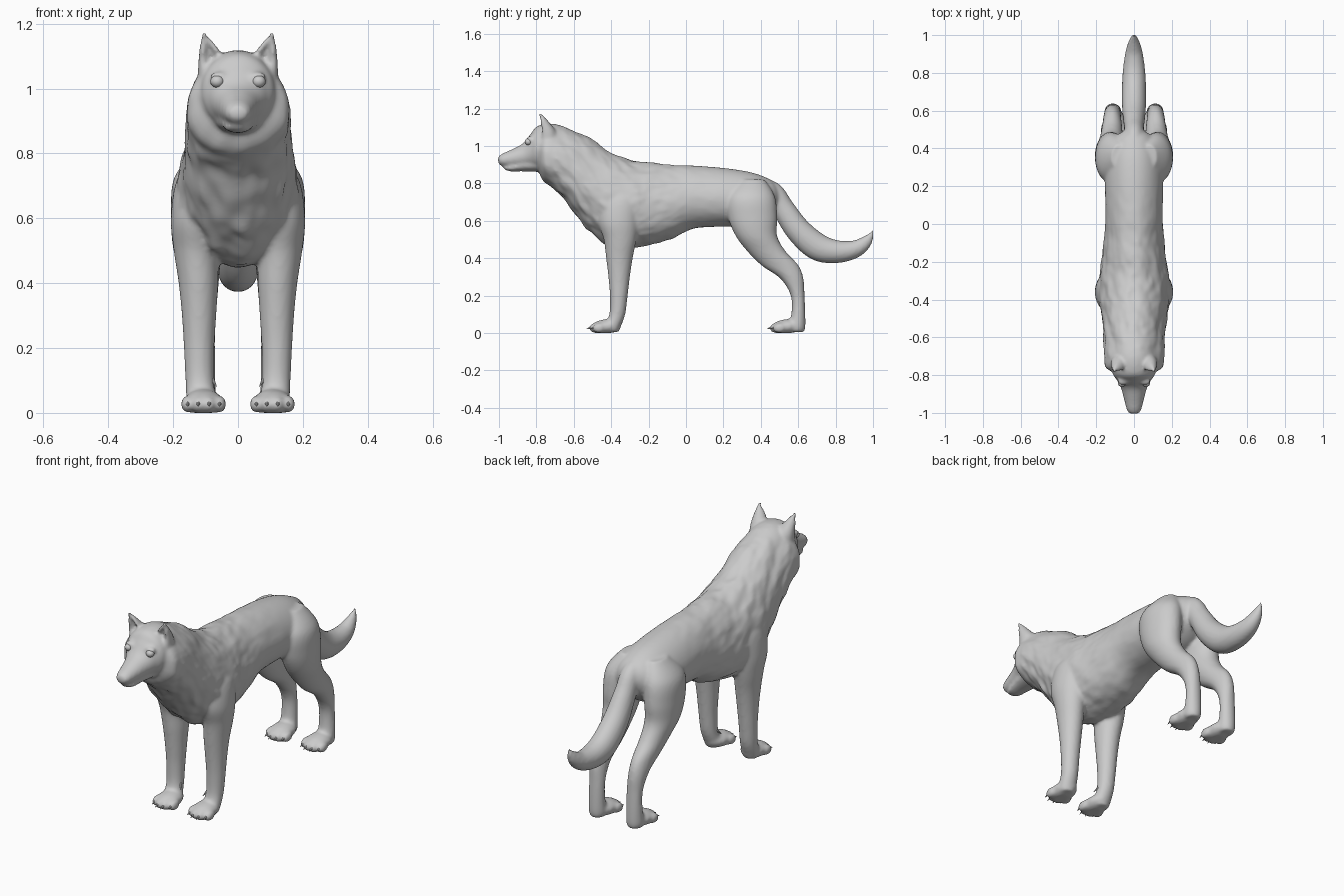
import bpy, bmesh, math
from mathutils import Vector, Matrix, noise

if "Cube" in bpy.data.objects:
    bpy.data.objects.remove(bpy.data.objects["Cube"])

X, Y, Z = Vector((1, 0, 0)), Vector((0, 1, 0)), Vector((0, 0, 1))


def catmull(a, b, c, d, t):
    return [0.5 * (2*q + (r-p)*t + (2*p-5*q+4*r-s)*t*t + (3*q-p-3*r+s)*t**3)
            for p, q, r, s in zip(a, b, c, d)]


def loft(bm, sections, v=None, sub=6, n=40, shape=None):
    """Skin smooth elliptical sections (x, y, z, rx, rv); v None = follow the path."""
    S, rows = sections, []
    for i in range(len(S) - 1):
        for k in range(sub):
            rows.append(catmull(S[max(i-1, 0)], S[i], S[i+1], S[min(i+2, len(S)-1)], k/sub))
    rows.append(S[-1])
    rings = []
    for i, r in enumerate(rows):
        axis = v
        if axis is None:
            t = Vector(rows[min(i+1, len(rows)-1)][:3]) - Vector(rows[max(i-1, 0)][:3])
            axis = X.cross(t).normalized()
        ring = []
        for j in range(n):
            a = 2 * math.pi * j / n
            u, w = math.cos(a), math.sin(a)
            if shape:
                u, w = shape(Vector(r[:3]), u, w)
            ring.append(bm.verts.new(Vector(r[:3]) + X*u*max(r[3], .002) + axis*w*max(r[4], .002)))
        rings.append(ring)
    for p, q in zip(rings, rings[1:]):
        for j in range(n):
            bm.faces.new((p[j], p[(j+1) % n], q[(j+1) % n], q[j]))
    bm.faces.new(rings[0][::-1])
    bm.faces.new(rings[-1])


def slices_y(rows):   # (y, bottom, top, half width)
    return [(0, y, (b+t)/2, w, (t-b)/2) for y, b, t, w in rows]


def slices_z(rows, s):   # (z, front, back, x, half width)
    return [(s*x, (f+b)/2, z, w, (b-f)/2) for z, f, b, x, w in rows]


def ball(bm, c, r, rot=0, seg=20):
    m = Matrix.Translation(c) @ Matrix.Rotation(rot, 4, 'X') @ Matrix.Diagonal((*r, 1))
    bmesh.ops.create_uvsphere(bm, u_segments=seg, v_segments=seg//2 + 2, radius=1, matrix=m)


def finish(bm, name, angle=180):
    bmesh.ops.recalc_face_normals(bm, faces=bm.faces)
    me = bpy.data.meshes.new(name)
    bm.to_mesh(me)
    bm.free()
    ob = bpy.data.objects.new(name, me)
    bpy.context.collection.objects.link(ob)
    bpy.ops.object.select_all(action='DESELECT')
    bpy.context.view_layer.objects.active = ob
    ob.select_set(True)
    return ob


# Shaggy, slightly egg-shaped torso section
def fur(c, u, w):
    p = Vector((u*2.2, c.y*9, w*3.2 + c.y*4))
    fade = max(0, min(1, (0.25 - c.y) / 0.5)) * (1 if c.y > -.7 else .4)
    k = 1 + fade * (.05*noise.noise(p) + .035*noise.noise(p*2.3))
    if w < -.3 and c.y < -.4:
        k += .06 * noise.noise(Vector((u*4, c.y*22, 3)))
    return u * k * (1 - .1*w), w * k


bm = bmesh.new()

# Torso and neck ruff
loft(bm, slices_y([
    (-.79, .87, 1.06, .095), (-.76, .81, 1.10, .15), (-.70, .765, 1.108, .158),
    (-.62, .68, 1.09, .16), (-.55, .585, 1.06, .165), (-.48, .515, 1.015, .172),
    (-.40, .465, .965, .185), (-.28, .455, .92, .182), (-.1, .495, .90, .16),
    (.03, .555, .895, .15), (.2, .57, .882, .153), (.35, .56, .858, .15),
    (.45, .62, .82, .11), (.495, .69, .78, .05)]), Z, 8, 64, fur)

# Skull with upper muzzle, then lower jaw
loft(bm, slices_y([
    (-1.005, .91, .94, .02), (-.985, .893, .957, .038), (-.93, .885, .982, .052),
    (-.87, .882, 1.015, .068), (-.83, .88, 1.065, .088), (-.79, .87, 1.108, .113),
    (-.70, .86, 1.117, .12), (-.6, .9, 1.08, .1)]), Z)
loft(bm, slices_y([(-.975, .876, .89, .02), (-.94, .864, .90, .04),
                   (-.87, .864, .93, .055), (-.75, .86, .95, .08)]), Z)


# Ear section with a hollow front
def hollow(c, u, w):
    return u, (w if w > 0 else w * (1 - 1.1*max(0, 1 - abs(u)*1.3)))


for s in (1, -1):
    loft(bm, [(s*.072, -.735, 1.03, .052, .055), (s*.077, -.742, 1.08, .046, .046),
              (s*.092, -.762, 1.13, .026, .028), (s*.108, -.785, 1.178, .004, .006)],
         Y, shape=hollow)
    # Brow over the eye
    ball(bm, (s*.058, -.832, 1.035), (.03, .022, .018))

    # Front leg
    loft(bm, slices_z([
        (.78, -.42, -.27, .09, .04), (.72, -.46, -.24, .11, .078), (.6, -.47, -.25, .125, .082),
        (.5, -.44, -.265, .128, .07), (.4, -.427, -.285, .122, .061), (.3, -.415, -.3, .12, .053),
        (.2, -.407, -.312, .12, .047), (.1, -.41, -.325, .118, .044),
        (.03, -.44, -.35, .113, .046), (.005, -.43, -.36, .113, .035)], s), Y)
    # Hind leg
    loft(bm, slices_z([
        (.82, .29, .42, .08, .04), (.73, .22, .475, .11, .085), (.62, .225, .488, .123, .084),
        (.52, .265, .487, .125, .077), (.44, .325, .53, .12, .064), (.36, .405, .602, .116, .053),
        (.29, .505, .628, .115, .046), (.2, .56, .634, .112, .041), (.1, .563, .638, .112, .042),
        (.03, .54, .638, .112, .045), (.005, .55, .63, .112, .035)], s), Y)

    # Paws with four toes
    for y in (-.43, .535):
        ball(bm, (s*.107, y, .033), (.06, .085, .04), .12)
        for i, dx in enumerate((-.049, -.017, .017, .049)):
            back = .018 * (i in (0, 3))
            ball(bm, (s*.106 + dx, y - .052 + back, .027), (.021, .036, .027), .15)

# Bushy tail
loft(bm, [(0, .36, .80, .04, .04), (0, .46, .755, .05, .055), (0, .52, .665, .053, .06),
          (0, .60, .55, .062, .068), (0, .70, .462, .064, .073), (0, .80, .435, .06, .062),
          (0, .90, .447, .047, .048), (0, .965, .49, .028, .032), (0, 1.003, .548, .003, .004)])

# Flat soles
for v in bm.verts:
    v.co.z = max(v.co.z, 0)

# Fuse all parts into one smooth skin
body = finish(bm, "body")
rm = body.modifiers.new("fuse", 'REMESH')
rm.mode, rm.voxel_size = 'VOXEL', .009
sm = body.modifiers.new("soften", 'SMOOTH')
sm.factor, sm.iterations = .5, 5
for name in ("fuse", "soften"):
    bpy.ops.object.modifier_apply(modifier=name)
bpy.ops.object.shade_smooth()

# Eyes
bm = bmesh.new()
for s in (1, -1):
    ball(bm, (s*.064, -.842, 1.022), (.021, .02, .019))
finish(bm, "eyes")
bpy.ops.object.shade_smooth()


# Claws and dewclaws
def claw(bm, c, direction, length=.032):
    rot = Vector(direction).to_track_quat('Z', 'Y').to_matrix().to_4x4()
    bmesh.ops.create_cone(bm, cap_ends=True, segments=10, radius1=.008, radius2=.001,
                          depth=length, matrix=Matrix.Translation(c) @ rot)


bm = bmesh.new()
for s in (1, -1):
    for y in (-.43, .535):
        for i, dx in enumerate((-.049, -.017, .017, .049)):
            back = .018 * (i in (0, 3))
            claw(bm, (s*.106 + dx, y - .088 + back, .026), (0, -1, -.35))
    claw(bm, (s*.073, -.385, .092), (-s*.4, -.6, -.6))
finish(bm, "claws")
bpy.ops.object.shade_smooth_by_angle()
